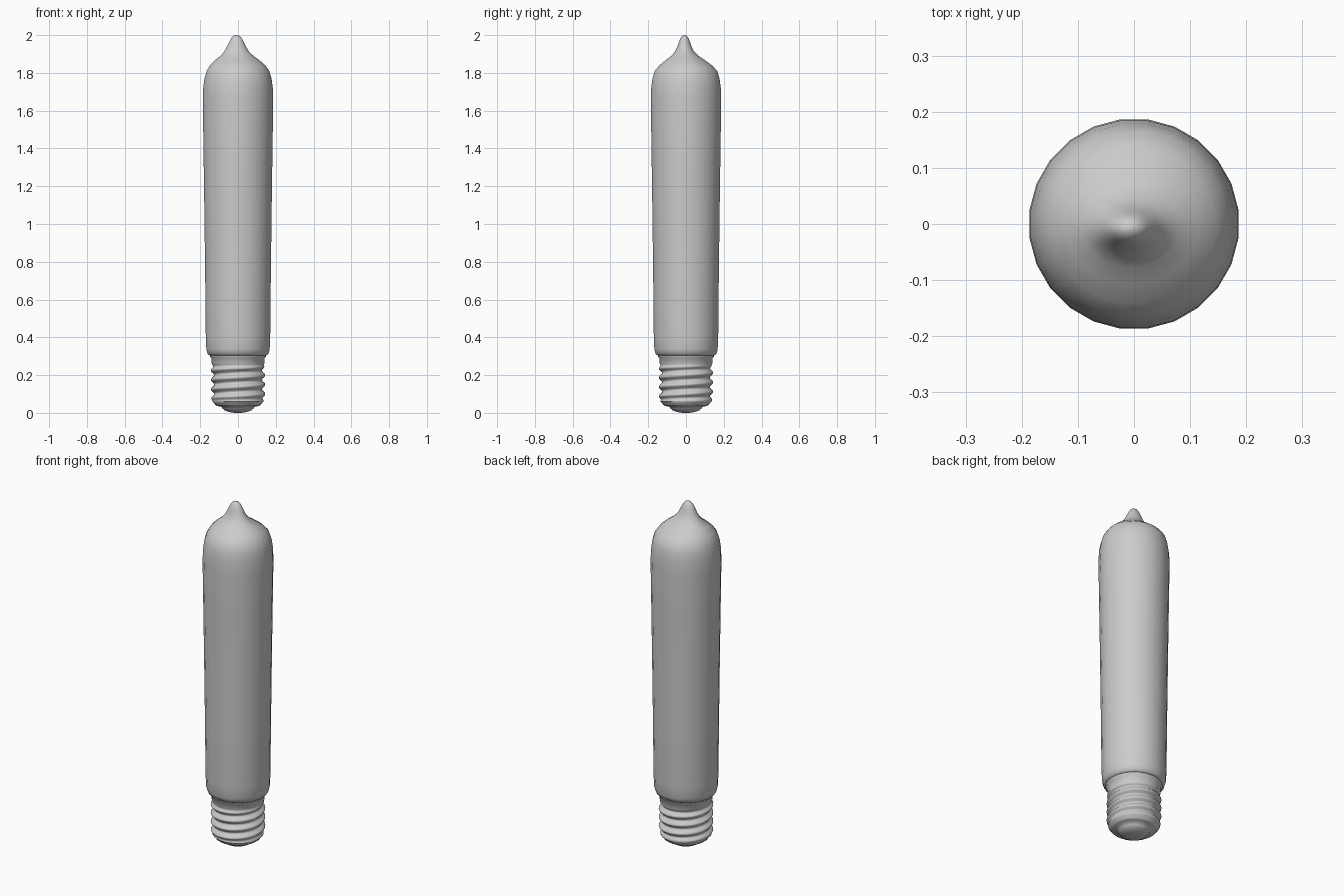
import bpy, bmesh, math

if "Cube" in bpy.data.objects:
    bpy.data.objects.remove(bpy.data.objects["Cube"], do_unlink=True)

grey = bpy.data.materials.new("plain grey")
grey.use_nodes = True
grey.diffuse_color = (0.6, 0.6, 0.6, 1)
grey.node_tree.nodes["Principled BSDF"].inputs["Base Color"].default_value = (0.6, 0.6, 0.6, 1)


def lathe(name, rings, sides, point, angle):
    """Skin stacked rings; point(ring, angle) places each vertex."""
    bm = bmesh.new()
    loops = []
    for ring in rings:
        loops.append([bm.verts.new(point(ring, math.tau * (i + 0.5) / sides))
                      for i in range(sides)])
    for low, high in zip(loops, loops[1:]):
        for i in range(sides):
            j = (i + 1) % sides
            bm.faces.new((low[i], low[j], high[j], high[i]))
    bm.faces.new(loops[0][::-1])
    bm.faces.new(loops[-1])
    mesh = bpy.data.meshes.new(name)
    bm.to_mesh(mesh)
    bm.free()
    mesh.materials.append(grey)
    obj = bpy.data.objects.new(name, mesh)
    bpy.context.collection.objects.link(obj)
    bpy.ops.object.select_all(action="DESELECT")
    obj.select_set(True)
    bpy.context.view_layer.objects.active = obj
    bpy.ops.object.shade_smooth_by_angle(angle=math.radians(angle))
    return obj


# Glass envelope: long tapered tube, drawn out to a pinched off-centre tip
glass = [(0.135, 0.305), (0.15, 0.303), (0.162, 0.312), (0.169, 0.335), (0.172, 0.4),
         (0.175, 0.7), (0.18, 1.1), (0.185, 1.45), (0.188, 1.65), (0.186, 1.72),
         (0.179, 1.77), (0.167, 1.81), (0.148, 1.84), (0.118, 1.868), (0.088, 1.89),
         (0.067, 1.912), (0.053, 1.935), (0.041, 1.96), (0.031, 1.98),
         (0.018, 1.995), (0.004, 2.0)]


def glass_point(ring, a):
    r, z = ring
    tip = min(1, max(0, (z - 1.82) / 0.1))
    return (r * math.cos(a) - 0.008 * tip,
            r * (1 - 0.25 * tip) * math.sin(a) - 0.008 * tip, z)


lathe("glass_envelope", glass, 24, glass_point, 60)

# Screw cap: collar and helical thread
PITCH, LOW, HIGH = 0.05, 0.06, 0.255
STEPS = 48
thread = [(0.136, LOW + (HIGH - LOW) * k / STEPS) for k in range(STEPS + 1)]
cap = ([(0.112, 0.036), (0.122, 0.043), (0.127, 0.052)] + thread
       + [(0.141, 0.265), (0.142, 0.29), (0.15, 0.297), (0.15, 0.305)])


def cap_point(ring, a):
    r, z = ring
    fade = max(0, min(1, (z - LOW) / 0.025, (HIGH - z) / 0.02))
    r += 0.009 * fade * math.cos(math.tau * z / PITCH - a)
    return r * math.cos(a), r * math.sin(a), z


lathe("screw_cap", cap, 32, cap_point, 60)

# Bottom insulator and contact button
contact = [(0.02, 0.0), (0.045, 0.004), (0.07, 0.012), (0.082, 0.022),
           (0.088, 0.032), (0.113, 0.037)]
lathe("base_contact", contact, 24,
      lambda ring, a: (ring[0] * math.cos(a), ring[0] * math.sin(a), ring[1]), 60)
